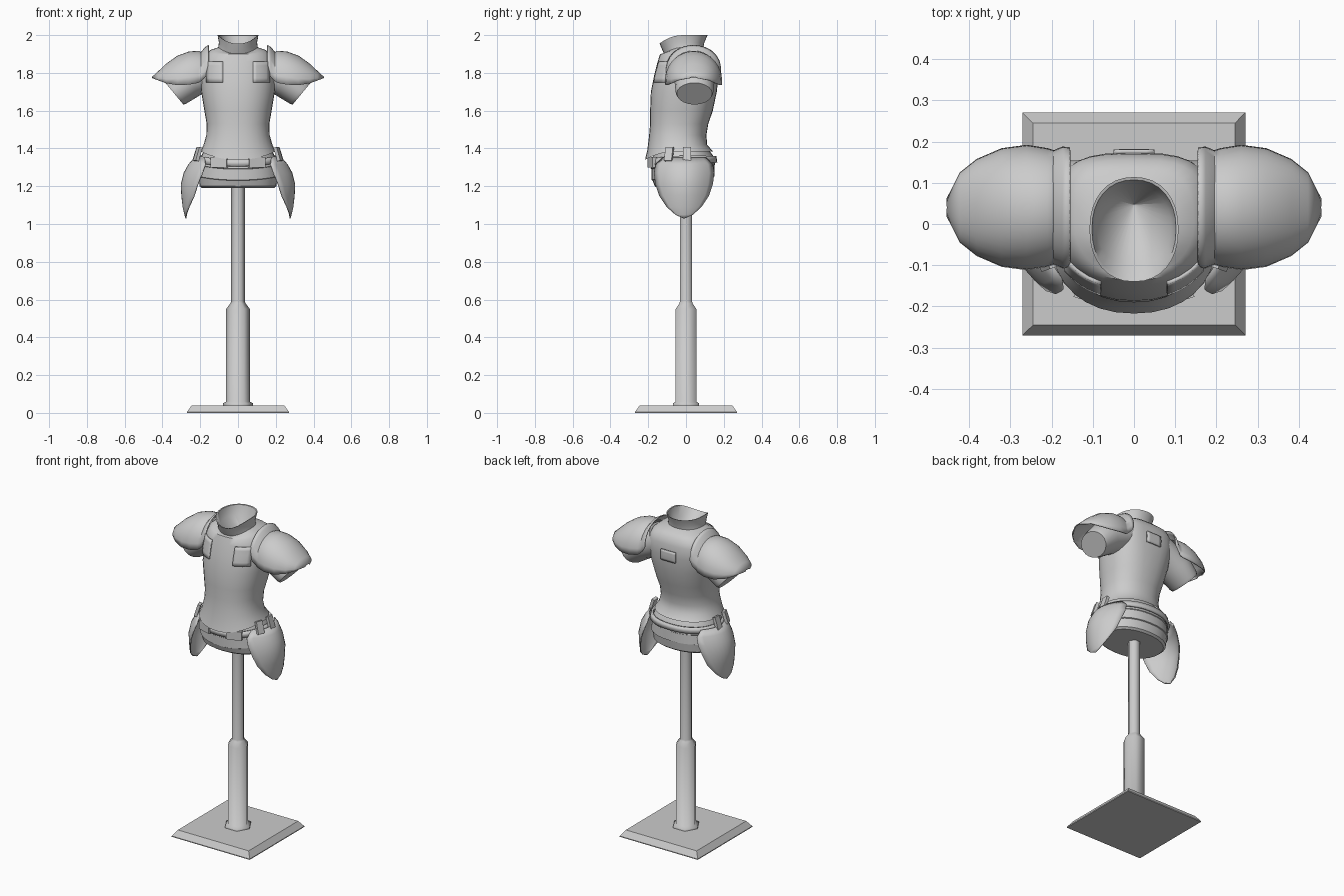
import bpy, bmesh, math
from math import sin, cos, pi, copysign

if "Cube" in bpy.data.objects:
    bpy.data.objects.remove(bpy.data.objects["Cube"])


def make(name, verts, faces, thick=0, smooth=40):
    me = bpy.data.meshes.new(name)
    me.from_pydata(verts, [], faces)
    bm = bmesh.new()
    bm.from_mesh(me)
    bmesh.ops.remove_doubles(bm, verts=bm.verts, dist=1e-5)
    bmesh.ops.recalc_face_normals(bm, faces=bm.faces)
    bm.to_mesh(me)
    bm.free()
    ob = bpy.data.objects.new(name, me)
    bpy.context.collection.objects.link(ob)
    if thick:
        m = ob.modifiers.new("thickness", 'SOLIDIFY')
        m.thickness, m.offset = thick, 0
    if smooth:
        bpy.ops.object.select_all(action='DESELECT')
        bpy.context.view_layer.objects.active = ob
        ob.select_set(True)
        bpy.ops.object.shade_smooth_by_angle(angle=math.radians(smooth))
    return ob


def loft(name, rings, closed=True, cap0=False, cap1=False, thick=0, smooth=40):
    n = len(rings[0])
    verts = [p for r in rings for p in r]
    faces = []
    for i in range(len(rings) - 1):
        for j in range(n if closed else n - 1):
            k = (j + 1) % n
            faces.append((i*n + j, i*n + k, (i+1)*n + k, (i+1)*n + j))
    if cap0:
        faces.append(tuple(range(n)))
    if cap1:
        faces.append(tuple(range(len(verts) - n, len(verts))))
    return make(name, verts, faces, thick, smooth)


def body_ring(z, rx, f, b, tilt=0, nb=2.2, grow=0, seg=32):
    """Rounded section: half width, front y, back y; tilt lowers the front."""
    yc, ry = (f + b)/2, (b - f)/2 + grow
    pts = []
    for i in range(seg):
        t = 2*pi*i/seg
        c, s = cos(t), sin(t)
        e = 2/(nb if s > 0 else 2.2)
        pts.append((copysign(abs(c)**e, c)*(rx + grow), yc + copysign(abs(s)**e, s)*ry,
                    z - tilt*max(0, -s)**2))
    return pts


def box(name, loc, dims, rot=(0, 0, 0)):
    bpy.ops.mesh.primitive_cube_add(size=1, location=loc, rotation=rot)
    ob = bpy.context.object
    ob.name, ob.scale = name, dims
    return ob


# Stand: bevelled square foot and six-sided pole
sq = lambda r, z: [(-r, -r, z), (r, -r, z), (r, r, z), (-r, r, z)]
loft("stand_base", [sq(.27, 0), sq(.27, .005), sq(.245, .04)], cap0=True, cap1=True, smooth=0)
pole = [(.08, .04), (.08, .05), (.063, .06), (.063, .55), (.04, .58), (.037, .59), (.037, 1.22)]
loft("stand_pole", [[(r*cos(i*pi/3), r*sin(i*pi/3), z) for i in range(6)] for r, z in pole],
     cap0=True, cap1=True, smooth=65)

# Breastplate and backplate: z, half width, front, back, tilt, back squareness
chest = [(1.385, .20, -.217, .142, .045, 2.2), (1.42, .182, -.205, .112, .03, 2.2),
         (1.47, .168, -.195, .108, 0, 2.2), (1.53, .166, -.19, .118, 0, 2.3),
         (1.60, .178, -.19, .142, 0, 2.4), (1.70, .195, -.186, .163, 0, 2.6),
         (1.79, .20, -.168, .173, 0, 3), (1.86, .19, -.15, .17, 0, 3.3),
         (1.90, .172, -.137, .155, 0, 3.3), (1.922, .145, -.125, .13, .02, 3)]
collar = [(1.935, .105, -.115, .092, .035, 2.2), (1.96, .101, -.125, .097, .04, 2.2),
          (2.00, .108, -.14, .114, .045, 2.2), (1.998, .102, -.132, .107, .045, 2.2),
          (1.94, .09, -.10, .09, .03, 2.2), (1.86, .003, .042, .048, 0, 2.2)]
loft("cuirass", [body_ring(*r) for r in chest + collar], cap1=True, smooth=50)

# Hip armour of overlapping bands, closed underneath
hips = [(1.19, .19, -.15, .125, 0), (1.20, .203, -.165, .138, 0), (1.25, .21, -.177, .146, .02),
        (1.253, .216, -.182, .152, .02), (1.31, .208, -.183, .15, .02),
        (1.313, .212, -.187, .154, .02), (1.36, .195, -.18, .145, .02), (1.42, .165, -.16, .10, 0)]
loft("hip_plates", [body_ring(*r) for r in hips], cap0=True, cap1=True, smooth=30)
loft("belt", [body_ring(1.325, .207, -.185, .15, .02, grow=.010),
              body_ring(1.36, .197, -.182, .145, .02, grow=.010)], thick=.012, smooth=30)


def chest_at(z):
    for a, b in zip(chest, chest[1:]):
        if a[0] <= z <= b[0]:
            k = (z - a[0])/(b[0] - a[0])
            return [p + (q - p)*k for p, q in zip(a, b)]


def panel(name, x0, x1, z0, z1, back=False):
    """Thin plate that follows the curve of the cuirass."""
    rows = []
    for j in range(6):
        z = z0 + (z1 - z0)*j/5
        _, rx, f, b, _, nb = chest_at(z)
        n = nb if back else 2.2
        row = []
        for i in range(6):
            x = x0 + (x1 - x0)*i/5
            d = (b - f)/2*max(0, 1 - abs(x/rx)**n)**(1/n) + .004
            row.append((x, (f + b)/2 + (d if back else -d), z))
        rows.append(row)
    loft(name, rows, closed=False, thick=.010, smooth=30)


panel("back_panel", -.05, .05, 1.76, 1.825, back=True)

# Shoulder dome sections: x, half depth, top z, lower edge z
dome = [(.155, .143, 1.945, 1.81), (.172, .145, 1.935, 1.78), (.195, .136, 1.908, 1.757),
        (.21, .141, 1.914, 1.747), (.26, .149, 1.91, 1.738), (.32, .141, 1.888, 1.735),
        (.38, .115, 1.845, 1.745), (.42, .083, 1.807, 1.76), (.452, .02, 1.778, 1.772)]
# Upper arm sections: centre x, centre z, radius across, radius in y
arm = [(.12, 1.82, .105, .11), (.26, 1.757, .096, .106), (.325, 1.70, .081, .10), (.337, 1.69, .075, .094)]
# Hip guard rows: z, half width, outermost x
guard = [(1.03, .001, .275), (1.05, .045, .281), (1.09, .09, .29), (1.15, .13, .297),
         (1.21, .15, .30), (1.27, .158, .285), (1.315, .15, .26), (1.35, .115, .228)]

for side, s in (("right", 1), ("left", -1)):
    rings = []
    for x, h, top, low in dome:
        rings.append([(s*x, .04 + h*cos(pi*i/18), low + (top - low)*sin(pi*i/18)**.85)
                      for i in range(19)])
    loft("shoulder_plate_" + side, rings, closed=False, thick=.006, smooth=45)

    rings = []
    for x, z, a, b in arm:
        rings.append([(s*(x + .64*a*cos(t)), .045 + b*sin(t), z + .77*a*cos(t))
                      for t in [2*pi*i/20 for i in range(20)]])
    loft("upper_arm_" + side, rings, cap0=True, cap1=True, smooth=35)

    rings = []
    for z, w, x in guard:
        ys = [w*(i/6 - 1) for i in range(13)]
        rings.append([(s*(x - 3.9*y*y), y - .01, z) for y in ys])
    loft("hip_guard_" + side, rings, closed=False, thick=.006, smooth=45)

    # Straps holding the guard, belt pouch and chest panel
    for y, x in ((-.09, .213), (.005, .222)):
        box("guard_strap_" + side, (s*x, y, 1.37), (.018, .042, .075),
            (0, -s*.3, s*(.35 if y < -.05 else 0) * -1))
    box("belt_pouch_" + side, (s*.10, -.178, 1.327), (.09, .025, .055), (0, 0, s*.3))
    panel("chest_panel_" + side, s*.08, s*.165, 1.75, 1.86)
